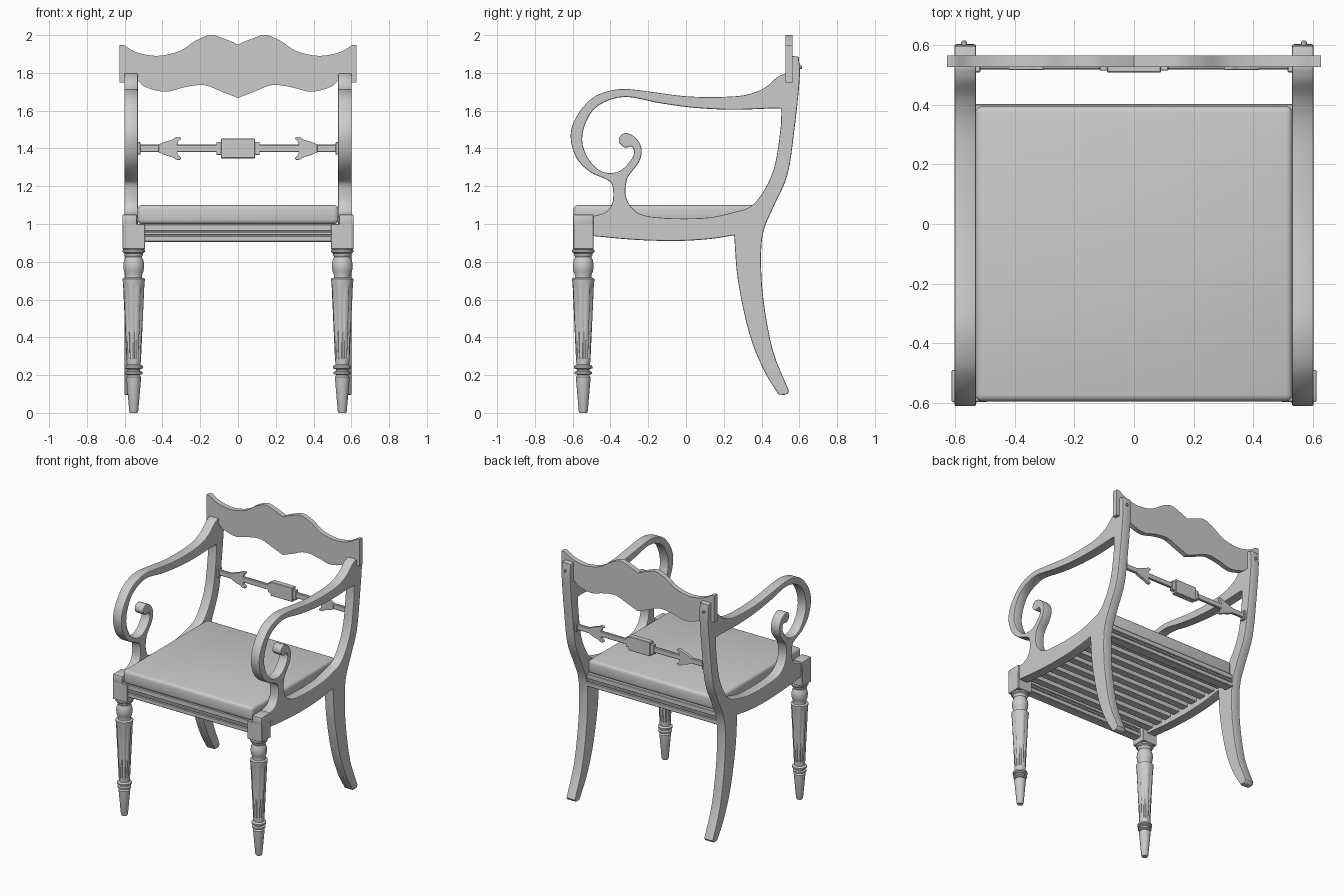
import bpy, bmesh, math
from mathutils import Vector
C = bpy.context


def finish(ob, angle=35):
    bpy.ops.object.select_all(action='DESELECT')
    ob.select_set(True)
    C.view_layer.objects.active = ob
    bpy.ops.object.shade_smooth_by_angle(angle=math.radians(angle))
    return ob


def smooth(pts, n=4):
    """Catmull-Rom run through the points."""
    p = [Vector(q) for q in pts]
    if len(p) < 3:
        return p
    p = [2 * p[0] - p[1]] + p + [2 * p[-1] - p[-2]]
    out = []
    for a, b, c, d in zip(p, p[1:], p[2:], p[3:]):
        for i in range(n):
            t = i / n
            out.append(0.5 * (2 * b + (c - a) * t + (2 * a - 5 * b + 4 * c - d) * t * t
                              + (3 * b - a - 3 * c + d) * t ** 3))
    return out + [p[-2]]


def outline(*runs):
    """Join smooth runs at sharp corners, dropping doubled points."""
    out = []
    for r in runs:
        for q in smooth(r):
            if not out or (q - out[-1]).length > 1e-4:
                out.append(q)
    if (out[0] - out[-1]).length < 1e-4:
        out.pop()
    return out


def plate(name, loops, thick, loc, rot, bevel=0.0):
    """Flat board cut from closed outlines (later ones are holes)."""
    cu = bpy.data.curves.new(name, 'CURVE')
    cu.dimensions, cu.fill_mode = '2D', 'BOTH'
    cu.extrude, cu.bevel_depth, cu.offset = thick / 2 - bevel, bevel, -bevel
    cu.bevel_resolution = 1
    for lp in loops:
        sp = cu.splines.new('POLY')
        sp.points.add(len(lp) - 1)
        for pt, q in zip(sp.points, lp):
            pt.co = (q[0], q[1], 0, 1)
        sp.use_cyclic_u = True
    tmp = bpy.data.objects.new(name + "_curve", cu)
    C.collection.objects.link(tmp)
    C.view_layer.update()
    me = bpy.data.meshes.new_from_object(tmp.evaluated_get(C.evaluated_depsgraph_get()))
    bpy.data.objects.remove(tmp)
    ob = bpy.data.objects.new(name, me)
    ob.location, ob.rotation_euler = loc, rot
    C.collection.objects.link(ob)
    return finish(ob)


def box(name, x0, x1, y0, y1, z0, z1, bevel=0.0, seg=1):
    bm = bmesh.new()
    bmesh.ops.create_cube(bm, size=1)
    for v in bm.verts:
        v.co = ((x0 + x1) / 2 + v.co.x * abs(x1 - x0), (y0 + y1) / 2 + v.co.y * (y1 - y0),
                (z0 + z1) / 2 + v.co.z * (z1 - z0))
    if bevel:
        bmesh.ops.bevel(bm, geom=bm.edges[:], offset=bevel, segments=seg, profile=0.5, affect='EDGES')
    me = bpy.data.meshes.new(name)
    bm.to_mesh(me)
    bm.free()
    ob = bpy.data.objects.new(name, me)
    C.collection.objects.link(ob)
    return finish(ob)


def lathe(name, prof, loc, n=32):
    """Turned part; profile entries are (radius, z, flute depth)."""
    bm = bmesh.new()
    rings = []
    for r, z, f in prof:
        ring = []
        for i in range(n):
            a = 2 * math.pi * (i + 0.5) / n
            q = r - (f if i % 4 == 0 else 0)
            ring.append(bm.verts.new((q * math.cos(a), q * math.sin(a), z)))
        rings.append(ring)
    for a, b in zip(rings, rings[1:]):
        for i in range(n):
            j = (i + 1) % n
            bm.faces.new((a[i], a[j], b[j], b[i]))
    bm.faces.new(rings[0][::-1])
    bm.faces.new(rings[-1])
    me = bpy.data.meshes.new(name)
    bm.to_mesh(me)
    bm.free()
    ob = bpy.data.objects.new(name, me)
    ob.location = loc
    C.collection.objects.link(ob)
    return finish(ob)


# side frame: rear leg, back post, seat rail and scrolled arm in one outline
frame_outer = outline(
    [(0.49, 0.097), (0.53, 0.097), (0.546, 0.115)],
    [(0.546, 0.115), (0.46, 0.33), (0.41, 0.6), (0.397, 0.81), (0.41, 0.96), (0.463, 1.09),
     (0.537, 1.26), (0.574, 1.5), (0.602, 1.77), (0.597, 1.885)],
    [(0.597, 1.885), (0.56, 1.89)], [(0.56, 1.89), (0.56, 1.79)], [(0.56, 1.79), (0.525, 1.797)],
    [(0.525, 1.797), (0.48, 1.775), (0.415, 1.72), (0.31, 1.682), (0.15, 1.672), (-0.01, 1.677),
     (-0.165, 1.697), (-0.325, 1.715), (-0.43, 1.698), (-0.51, 1.655), (-0.585, 1.56),
     (-0.611, 1.46), (-0.58, 1.35), (-0.51, 1.277), (-0.43, 1.24), (-0.395, 1.215),
     (-0.385, 1.165), (-0.392, 1.105), (-0.43, 1.06), (-0.5, 1.04)],
    [(-0.5, 1.04), (-0.5, 0.937)],
    [(-0.5, 0.937), (-0.28, 0.917), (-0.06, 0.91), (0.12, 0.92), (0.255, 0.94)],
    [(0.255, 0.94), (0.275, 0.7), (0.335, 0.42), (0.41, 0.23), (0.49, 0.097)])
frame_hole = outline(
    [(0.505, 1.6), (0.48, 1.612), (0.255, 1.605), (0.045, 1.615), (-0.14, 1.64), (-0.325, 1.673),
     (-0.46, 1.63), (-0.525, 1.55), (-0.55, 1.445), (-0.52, 1.35), (-0.46, 1.285),
     (-0.395, 1.27), (-0.34, 1.287), (-0.29, 1.34), (-0.275, 1.38), (-0.288, 1.41),
     (-0.325, 1.405), (-0.355, 1.435), (-0.345, 1.47), (-0.31, 1.481), (-0.26, 1.45),
     (-0.235, 1.395), (-0.248, 1.33), (-0.3, 1.26), (-0.316, 1.22), (-0.32, 1.155),
     (-0.29, 1.09), (-0.22, 1.045), (-0.06, 1.03), (0.125, 1.035), (0.255, 1.063),
     (0.345, 1.095), (0.415, 1.18), (0.47, 1.31), (0.5, 1.5), (0.505, 1.6)])

leg = [(0.02, 0, 0), (0.024, 0.01, 0), (0.038, 0.17, 0), (0.04, 0.19, 0), (0.03, 0.2, 0),
       (0.046, 0.207, 0), (0.046, 0.217, 0), (0.034, 0.222, 0), (0.034, 0.23, 0),
       (0.05, 0.237, 0), (0.05, 0.247, 0), (0.036, 0.255, 0), (0.038, 0.275, 0),
       (0.039, 0.29, 0.007), (0.056, 0.665, 0.007), (0.057, 0.68, 0), (0.06, 0.71, 0),
       (0.045, 0.716, 0), (0.043, 0.728, 0), (0.052, 0.75, 0), (0.056, 0.778, 0),
       (0.052, 0.805, 0), (0.043, 0.826, 0), (0.05, 0.836, 0), (0.05, 0.845, 0),
       (0.06, 0.852, 0), (0.06, 0.862, 0), (0.05, 0.868, 0)]

for s, side in ((-1, "left"), (1, "right")):
    plate(side + "_side_frame", [frame_outer, frame_hole], 0.072, (s * 0.566, 0, 0),
          (math.pi / 2, 0, math.pi / 2), 0.006)
    # turned front leg and the block above it
    lathe(side + "_front_leg", leg, (s * 0.552, -0.544, 0))
    box(side + "_leg_block", s * 0.492, s * 0.612, -0.597, -0.49, 0.866, 1.0, 0.003)
    box(side + "_leg_block_top", s * 0.535, s * 0.612, -0.597, -0.49, 0.99, 1.05, 0.006, 2)
    # back post peg
    peg = lathe(side + "_post_peg", [(0.01, 0, 0), (0.01, 0.018, 0), (0.006, 0.023, 0)],
                (s * 0.57, 0.592, 1.83), 16)
    peg.rotation_euler.x = -math.pi / 2
    # crossbar leaf ornament and collars
    leaf = [(0.42, 0.02), (0.39, 0.034), (0.35, 0.046), (0.33, 0.058), (0.308, 0.06),
            (0.303, 0.05), (0.318, 0.034), (0.322, 0.02)]
    lf = smooth(leaf, 3)
    plate(side + "_bar_leaf", [[(s * q[0], q[1]) for q in lf] + [(s * q[0], -q[1]) for q in lf[::-1]]],
          0.022, (0, 0.528, 1.4), (math.pi / 2, 0, 0), 0.002)
    box(side + "_bar_collar", s * 0.515, s * 0.535, 0.509, 0.549, 1.367, 1.433, 0.003)

# back crossbar with centre tablet
box("back_crossbar", -0.53, 0.53, 0.519, 0.539, 1.38, 1.42, 0.004)
box("bar_tablet_base", -0.115, 0.115, 0.515, 0.543, 1.365, 1.435, 0.002)
box("bar_tablet", -0.09, 0.09, 0.508, 0.55, 1.348, 1.452, 0.003)

# wavy crest board
top = [(0, 1.95), (0.07, 1.98), (0.145, 2.0), (0.225, 1.97), (0.31, 1.915), (0.43, 1.89),
       (0.54, 1.91), (0.605, 1.948)]
low = [(0.53, 1.76), (0.49, 1.725), (0.385, 1.7), (0.28, 1.725), (0.18, 1.735), (0.085, 1.7), (0, 1.667)]
half = outline(top, [top[-1], (0.627, 1.948)], [(0.627, 1.948), (0.627, 1.75)],
               [(0.627, 1.75), (0.53, 1.75)], low)
crest = half + [Vector((-q.x, q.y)) for q in half[-2:0:-1]]
plate("crest_board", [crest], 0.037, (0, 0.546, 0), (math.pi / 2, 0, 0))

# seat cushion, reeded front and back rails
box("seat_cushion", -0.532, 0.532, -0.595, 0.395, 1.0, 1.1, 0.022, 3)
for name, y0, y1 in (("front_rail", -0.588, -0.52), ("back_rail", 0.335, 0.403)):
    box(name, -0.54, 0.54, y0 + 0.01, y1 - 0.01, 0.905, 1.0)
    for i, (a, b) in enumerate(((0.905, 0.938), (0.941, 0.959), (0.962, 1.0))):
        box(f"{name}_reed_{i}", -0.54, 0.54, y0, y1, a, b, 0.004)

# slats under the seat
for i in range(9):
    y = -0.46 + i * 0.092
    box(f"seat_slat_{i}", -0.54, 0.54, y - 0.027, y + 0.027, 0.955, 0.985)
